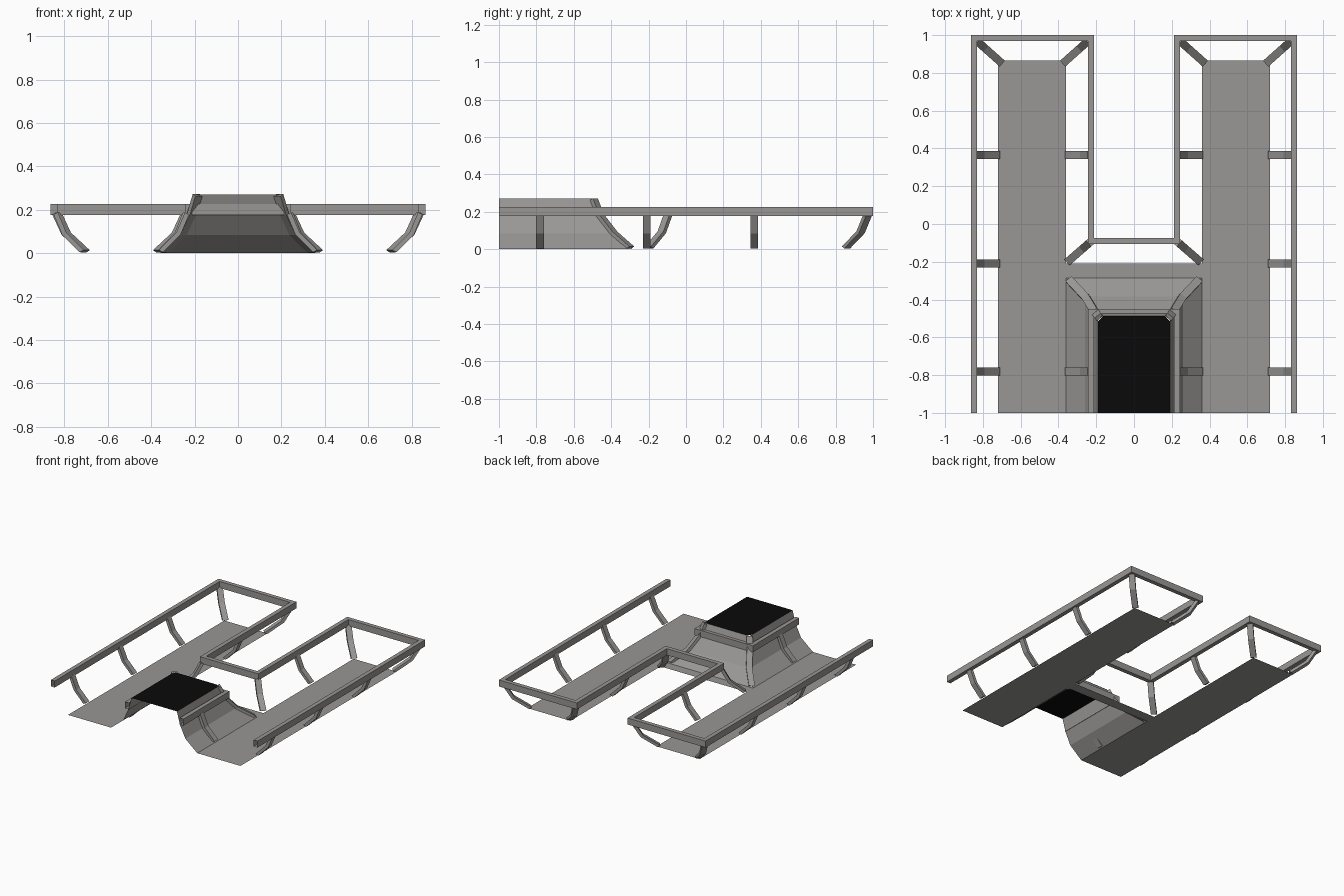
import bpy
from mathutils import Vector

if "Cube" in bpy.data.objects:
    bpy.data.objects.remove(bpy.data.objects["Cube"])


def material(name, rgb):
    m = bpy.data.materials.new(name)
    m.diffuse_color = (*rgb, 1)
    m.use_nodes = True
    m.node_tree.nodes["Principled BSDF"].inputs["Base Color"].default_value = m.diffuse_color
    return m


GREY = material("warm_grey", (0.32, 0.31, 0.30))
BLACK = material("black", (0.003, 0.003, 0.003))


def add_mesh(name, verts, faces, mat):
    me = bpy.data.meshes.new(name)
    me.from_pydata([tuple(v) for v in verts], [], faces)
    me.materials.append(mat)
    ob = bpy.data.objects.new(name, me)
    bpy.context.collection.objects.link(ob)
    return ob


def sweep(name, rings):
    """Skin a row of four-cornered rings, ends left open."""
    verts = [v for r in rings for v in r]
    faces = []
    for i in range(len(rings) - 1):
        for j in range(4):
            k = (j + 1) % 4
            faces.append((4*i + j, 4*i + k, 4*i + 4 + k, 4*i + 4 + j))
    return add_mesh(name, verts, faces, GREY)


def rail(name, path, half=0.016, z0=0.177, z1=0.226):
    """Square rail along a path with right-angled mitred corners."""
    pts = [Vector(p) for p in path]
    normals = []
    for a, b in zip(pts, pts[1:]):
        d = (b - a).normalized()
        normals.append(Vector((-d.y, d.x)) * half)
    rings = []
    for i, p in enumerate(pts):
        o = sum(normals[max(i - 1, 0):i + 1], Vector((0, 0)))
        l, r = p + o, p - o
        rings.append([(l.x, l.y, z0), (r.x, r.y, z0), (r.x, r.y, z1), (l.x, l.y, z1)])
    return sweep(name, rings)


def brace(name, points, width):
    """Bent flat bar that leans from its top point to its bottom point."""
    pts = [Vector(p) for p in points]
    u = pts[-1] - pts[0]
    u.z = 0
    u.normalize()
    side = Vector((-u.y, u.x, 0)) * width / 2
    lift = u * 0.02 + Vector((0, 0, 0.01))
    ob = sweep(name, [[p - side, p + side, p + side + lift, p - side + lift] for p in pts])
    # close both ends
    n = 4 * len(pts)
    verts = [v.co.copy() for v in ob.data.vertices]
    faces = [tuple(f.vertices) for f in ob.data.polygons]
    faces += [(3, 2, 1, 0), (n - 4, n - 3, n - 2, n - 1)]
    ob.data.clear_geometry()
    ob.data.from_pydata(verts, [], faces)
    return ob


def rail_brace(name, top, bottom, width=0.042):
    t, b = Vector(top), Vector(bottom)
    m = t.lerp(b, 0.33)
    return brace(name, [(*t, 0.178), (*m, 0.085), (*b, 0.004)], width)


# deck: two long floors joined by a narrow bridge
deck = []
for s in (-1, 1):
    deck += [(s*0.36, -1, 0), (s*0.72, -1, 0), (s*0.72, 0.865, 0), (s*0.36, 0.865, 0)]
deck += [(-0.36, -0.29, 0), (0.36, -0.29, 0), (0.36, -0.21, 0), (-0.36, -0.21, 0)]
add_mesh("deck", deck, [(3, 2, 1, 0), (4, 5, 6, 7), (8, 9, 10, 11)], GREY)

# raised middle housing: half width, back edge, height per level
levels = [(0.36, -0.285, 0), (0.26, -0.385, 0.083), (0.215, -0.458, 0.177), (0.19, -0.49, 0.27)]
verts, faces = [], []
for x, y, z in levels:
    verts += [(x, -1, z), (x, y, z), (-x, y, z), (-x, -1, z)]
for i in range(len(levels) - 1):
    for j in range(3):
        faces.append((4*i + j, 4*i + j + 1, 4*i + j + 5, 4*i + j + 4))
add_mesh("housing_walls", verts, faces, GREY)
add_mesh("housing_roof", [(0.19, -1, 0.27), (0.19, -0.515, 0.27), (0.165, -0.488, 0.27),
                          (-0.165, -0.488, 0.27), (-0.19, -0.515, 0.27), (-0.19, -1, 0.27)],
         [(0, 1, 2, 3, 4, 5)], BLACK)

# guard rails
half_path = [(0.847, -1), (0.847, 0.984), (0.228, 0.984), (0.228, -0.09)]
rail("deck_rail", half_path + [(-x, y) for x, y in reversed(half_path)])
rail("housing_rail", [(0.228, -1), (0.228, -0.465), (-0.228, -0.465), (-0.228, -1)])

# braces under the rails
for s, tag in ((-1, "left"), (1, "right")):
    for y in (-0.78, -0.21, 0.365):
        rail_brace(f"outer_brace_{tag}", (s*0.85, y), (s*0.73, y))
        if y != -0.21:
            rail_brace(f"inner_brace_{tag}", (s*0.225, y), (s*0.345, y))
    rail_brace(f"outer_corner_brace_{tag}", (s*0.842, 0.978), (s*0.712, 0.862))
    rail_brace(f"inner_corner_brace_{tag}", (s*0.233, 0.978), (s*0.363, 0.862))
    rail_brace(f"bridge_corner_brace_{tag}", (s*0.225, -0.09), (s*0.34, -0.19))
    brace(f"housing_corner_brace_{tag}",
          [(s*0.18, -0.50, 0.262), (s*0.205, -0.468, 0.177),
           (s*0.25, -0.395, 0.083), (s*0.335, -0.305, 0.004)], 0.042)
